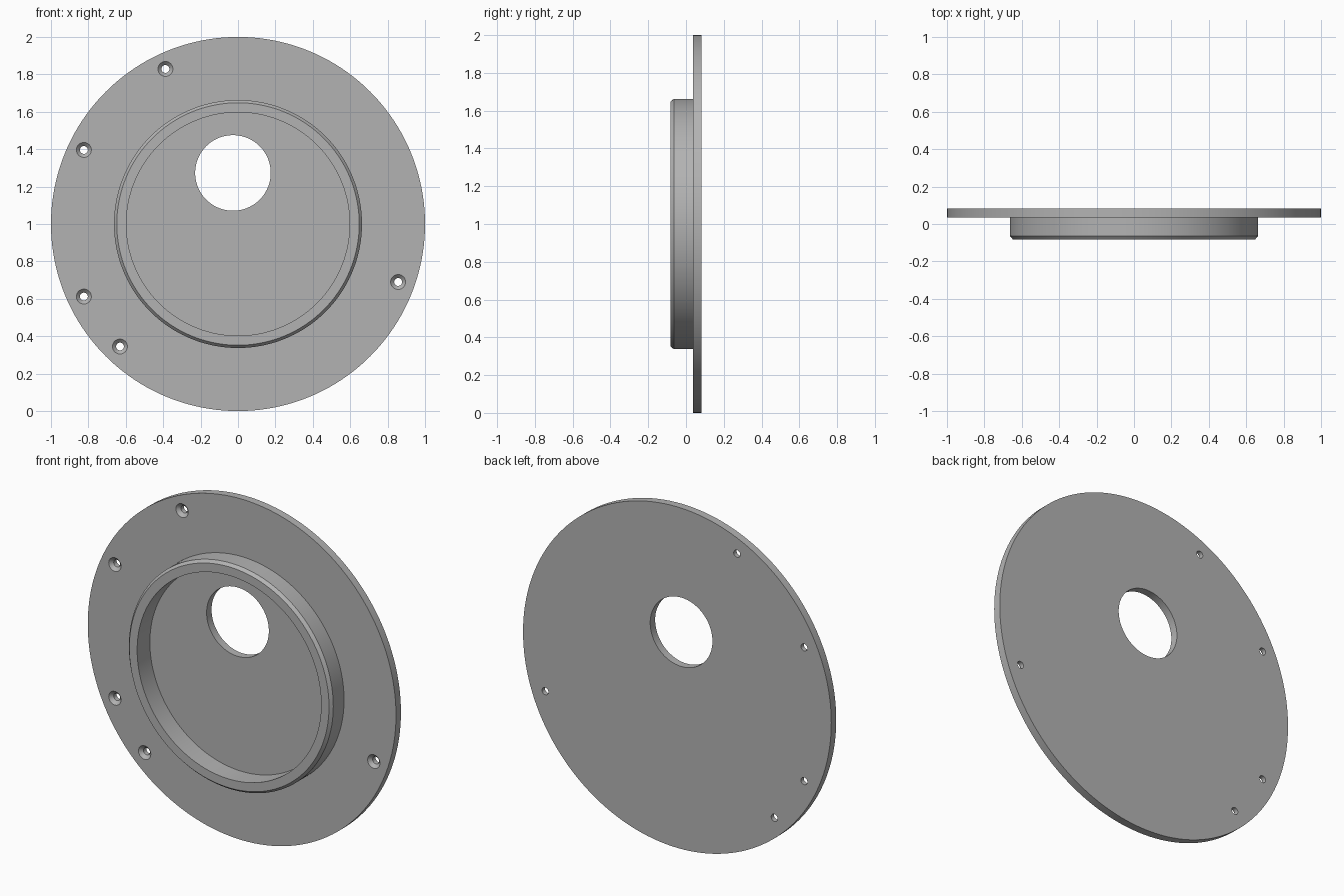
import bpy
import bmesh
from math import radians
from mathutils import Vector, Matrix

cube = bpy.data.objects.get("Cube")
if cube:
    bpy.data.objects.remove(cube, do_unlink=True)

grey = bpy.data.materials.new("plain grey")
grey.use_nodes = True
grey.diffuse_color = (0.45, 0.45, 0.45, 1)
grey.node_tree.nodes["Principled BSDF"].inputs["Base Color"].default_value = grey.diffuse_color


def lathe(name, profile, x, z, steps):
    """Spin (radius, y) points, starting and ending on the axis, about the y axis."""
    bm = bmesh.new()
    verts = [bm.verts.new((r, y, 0)) for r, y in profile]
    edges = [bm.edges.new(pair) for pair in zip(verts, verts[1:])]
    bmesh.ops.spin(bm, geom=verts + edges, cent=(0, 0, 0), axis=(0, 1, 0),
                   angle=radians(360), steps=steps)
    bmesh.ops.remove_doubles(bm, verts=bm.verts, dist=0.0001)
    # Merge the flat end fans into single discs
    for y in (profile[0][1], profile[-1][1]):
        hub = [v for v in bm.verts if (v.co - Vector((0, y, 0))).length < 0.0001]
        bmesh.ops.dissolve_verts(bm, verts=hub)
    bmesh.ops.recalc_face_normals(bm, faces=bm.faces)
    bmesh.ops.transform(bm, matrix=Matrix.Translation((x, 0, z)), verts=bm.verts)
    mesh = bpy.data.meshes.new(name)
    bm.to_mesh(mesh)
    bm.free()
    mesh.materials.append(grey)
    obj = bpy.data.objects.new(name, mesh)
    bpy.context.collection.objects.link(obj)
    return obj


def cut(body, cutter):
    cutter.hide_render = True
    mod = body.modifiers.new("hole", 'BOOLEAN')
    mod.operation = 'DIFFERENCE'
    mod.solver = 'EXACT'
    mod.object = cutter
    bpy.context.view_layer.objects.active = body
    bpy.ops.object.modifier_apply(modifier=mod.name)
    bpy.data.objects.remove(cutter, do_unlink=True)


FRONT, BACK, RIM = 0.036, 0.082, -0.082

# Round flange with a raised, chamfered collar around a shallow recess
cover = lathe("flanged_cover", [
    (0, FRONT), (0.597, FRONT), (0.597, RIM), (0.648, RIM), (0.663, RIM + 0.018),
    (0.663, FRONT), (1, FRONT), (1, BACK), (0, BACK)], 0, 1, 160)

# Large off-centre opening
cut(cover, lathe("opening_cutter", [
    (0, FRONT - 0.05), (0.202, FRONT - 0.05), (0.202, BACK + 0.05), (0, BACK + 0.05)],
    -0.027, 1.273, 96))

# Countersunk screw holes
screw_holes = [(-0.388, 1.829), (-0.824, 1.396), (-0.824, 0.612), (-0.631, 0.345), (0.856, 0.69)]
for x, z in screw_holes:
    cut(cover, lathe("screw_cutter", [
        (0, FRONT - 0.02), (0.06, FRONT - 0.02), (0.021, FRONT + 0.019),
        (0.021, BACK + 0.02), (0, BACK + 0.02)], x, z, 40))

# Smooth round walls, crisp edges
bpy.ops.object.select_all(action='DESELECT')
cover.select_set(True)
bpy.context.view_layer.objects.active = cover
bpy.ops.object.shade_smooth_by_angle(angle=radians(30))
